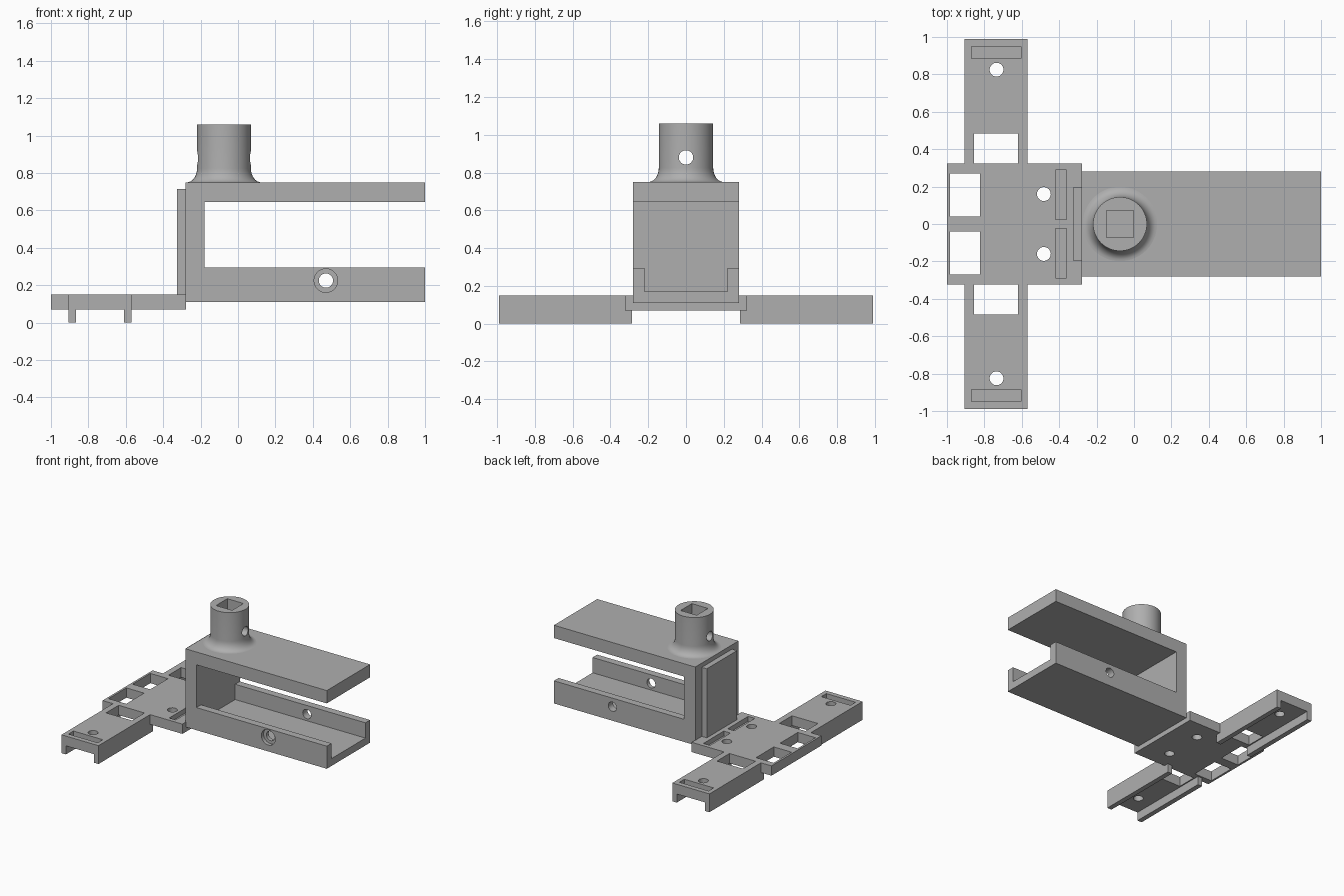
import bpy, bmesh, math
from mathutils import Matrix, Vector

if "Cube" in bpy.data.objects:
    bpy.data.objects.remove(bpy.data.objects["Cube"], do_unlink=True)

GREY = (0.43, 0.43, 0.43, 1)
grey = bpy.data.materials.new("plain grey")
grey.use_nodes = True
grey.diffuse_color = GREY
grey.node_tree.nodes["Principled BSDF"].inputs["Base Color"].default_value = GREY


def finish(name, bm):
    bmesh.ops.recalc_face_normals(bm, faces=bm.faces)
    mesh = bpy.data.meshes.new(name)
    bm.to_mesh(mesh)
    bm.free()
    mesh.materials.append(grey)
    obj = bpy.data.objects.new(name, mesh)
    bpy.context.collection.objects.link(obj)
    return obj


def box(name, x, y, z):
    bm = bmesh.new()
    size = [b - a for a, b in (x, y, z)]
    centre = Vector([(a + b) / 2 for a, b in (x, y, z)])
    bmesh.ops.create_cube(bm, size=1, matrix=Matrix.Translation(centre) @ Matrix.Diagonal((*size, 1)))
    return finish(name, bm)


def rod(name, centre, radius, length, axis="Z"):
    turn = {"X": Matrix.Rotation(math.pi / 2, 4, "Y"),
            "Y": Matrix.Rotation(math.pi / 2, 4, "X"),
            "Z": Matrix()}[axis]
    bm = bmesh.new()
    bmesh.ops.create_cone(bm, cap_ends=True, segments=40, radius1=radius, radius2=radius,
                          depth=length, matrix=Matrix.Translation(centre) @ turn)
    return finish(name, bm)


def combine(obj, tools, operation):
    """Apply each tool to the object, then discard the tools."""
    for tool in tools:
        tool.hide_render = True
        mod = obj.modifiers.new("combine", "BOOLEAN")
        mod.operation, mod.solver, mod.object = operation, "EXACT", tool
    deps = bpy.context.evaluated_depsgraph_get()
    result = bpy.data.meshes.new_from_object(obj.evaluated_get(deps))
    obj.modifiers.clear()
    obj.data = result
    result.materials.clear()
    result.materials.append(grey)
    for tool in tools:
        bpy.data.objects.remove(tool, do_unlink=True)


def smooth(obj):
    bpy.ops.object.select_all(action="DESELECT")
    obj.select_set(True)
    bpy.context.view_layer.objects.active = obj
    bpy.ops.object.shade_smooth_by_angle(angle=math.radians(30))


def both(s, a, b):
    """Range a..b on one side of the centre line."""
    return tuple(sorted((s * a, s * b)))


# C-shaped bracket with a channelled lower jaw and a cross bolt hole
bracket = box("bracket", (-0.28, 1), (-0.28, 0.28), (0.11, 0.75))
combine(bracket, [
    box("mouth", (-0.18, 1.1), (-0.4, 0.4), (0.295, 0.645)),
    box("channel", (-0.18, 1.1), (-0.22, 0.22), (0.17, 0.4)),
    rod("bolt_hole", (0.47, 0, 0.225), 0.038, 1, "Y"),
    rod("bolt_counterbore", (0.47, -0.3, 0.225), 0.063, 0.1, "Y"),
], "DIFFERENCE")
smooth(bracket)

# Raised pad on the rear wall of the bracket
box("rear_pad", (-0.325, -0.28), (-0.195, 0.195), (0.14, 0.715))

# Round socket post with flared foot
RADIUS, FLARE, RISE = 0.144, 0.055, 0.075
profile = [(0, 0.745), (RADIUS + FLARE, 0.745)]
for i in range(9):
    a = math.radians(90 * i / 8)
    profile.append((RADIUS + FLARE * (1 - math.sin(a)), 0.75 + RISE * (1 - math.cos(a))))
profile += [(RADIUS, 1.06), (0, 1.06)]
bm = bmesh.new()
verts = [bm.verts.new((r - 0.075, 0, z)) for r, z in profile]
edges = [bm.edges.new(pair) for pair in zip(verts, verts[1:])]
bmesh.ops.spin(bm, geom=verts + edges, cent=(-0.075, 0, 0), axis=(0, 0, 1),
               angle=math.tau, steps=64, use_merge=True)
bmesh.ops.remove_doubles(bm, verts=bm.verts, dist=0.0001)
post = finish("socket_post", bm)
combine(post, [
    box("square_socket", (-0.148, -0.002), (-0.073, 0.073), (0.76, 1.2)),
    rod("pin_hole", (-0.075, 0, 0.88), 0.038, 0.6, "X"),
], "DIFFERENCE")
smooth(post)

# Mounting plate with a side arm on each side
plate = box("mounting_plate", (-1, -0.277), (-0.323, 0.323), (0.07, 0.15))
parts, cuts = [], []
for s in (1, -1):
    parts.append(box("arm", (-0.905, -0.57), both(s, 0.2, 0.99), (0.07, 0.15)))
    for x in ((-0.905, -0.865), (-0.61, -0.57)):
        parts.append(box("arm_lip", x, both(s, 0.285, 0.99), (0, 0.1)))
    cuts += [
        box("arm_window", (-0.855, -0.62), both(s, 0.323, 0.485), (-0.1, 0.3)),
        box("edge_window", (-0.983, -0.823), both(s, 0.04, 0.27), (-0.1, 0.3)),
        box("arm_slot", (-0.87, -0.605), both(s, 0.885, 0.95), (0.11, 0.3)),
        box("plate_slot", (-0.42, -0.36), both(s, 0.025, 0.29), (0.11, 0.3)),
        rod("arm_hole", (-0.735, s * 0.825, 0.1), 0.037, 0.5),
        rod("plate_hole", (-0.482, s * 0.16, 0.1), 0.037, 0.5),
    ]
combine(plate, parts, "UNION")
combine(plate, cuts, "DIFFERENCE")
smooth(plate)
